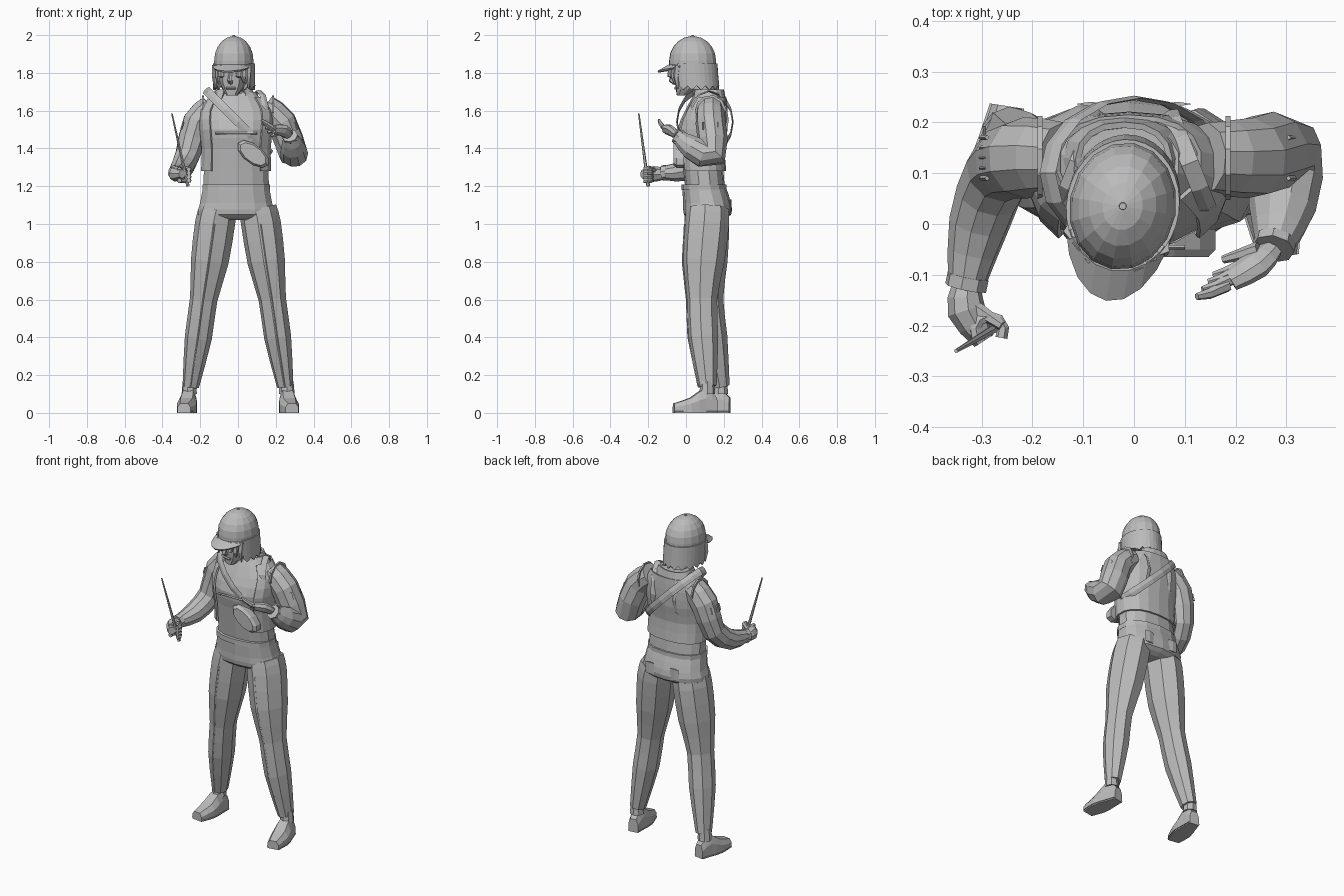
import bpy, bmesh
from math import sin, cos, radians, copysign
from mathutils import Vector, Matrix

if "Cube" in bpy.data.objects:
    bpy.data.objects.remove(bpy.data.objects["Cube"])

grey = (.5, .5, .5, 1)
clay = bpy.data.materials.new("plain grey")
clay.use_nodes = True
clay.diffuse_color = grey
clay.node_tree.nodes["Principled BSDF"].inputs["Base Color"].default_value = grey
X_AXIS, Y_AXIS, Z_AXIS = Matrix.Identity(3)


def loft(name, rings, closed=True, caps=True, thick=0):
    """Skin a list of equal point rings into one object."""
    mesh_data = bmesh.new()
    rows = [[mesh_data.verts.new(point) for point in ring] for ring in rings]
    count = len(rows[0])
    for low, high in zip(rows, rows[1:]):
        for i in range(count if closed else count - 1):
            j = (i + 1) % count
            mesh_data.faces.new((low[i], low[j], high[j], high[i]))
    if closed and caps:
        mesh_data.faces.new(reversed(rows[0]))
        mesh_data.faces.new(rows[-1])
    bmesh.ops.recalc_face_normals(mesh_data, faces=mesh_data.faces)
    mesh = bpy.data.meshes.new(name)
    mesh_data.to_mesh(mesh)
    mesh_data.free()
    mesh.materials.append(clay)
    part = bpy.data.objects.new(name, mesh)
    bpy.context.collection.objects.link(part)
    if thick:
        shell = part.modifiers.new("thickness", "SOLIDIFY")
        shell.thickness, shell.offset = thick, 0
    return part


def oval(centre, width, depth, sides=8, u=X_AXIS, v=Y_AXIS, gap=0, boxy=1):
    """Superellipse points in the u, v plane, with an optional gap at the -v side."""
    points = []
    for i in range(sides + (gap > 0)):
        angle = radians(gap / 2 - 90 + (360 - gap) * i / sides)
        across, along = (copysign(abs(f) ** boxy, f) for f in (cos(angle), sin(angle)))
        points.append(Vector(centre) + u * width * across + v * depth * along)
    return points


def spline(keys, steps):
    """Points of a smooth curve through keys of any dimension."""
    keys = [Vector(key) for key in keys]
    padded = [2 * keys[0] - keys[1], *keys, 2 * keys[-1] - keys[-2]]
    points = []
    for a, b, c, d in zip(padded, padded[1:], padded[2:], padded[3:]):
        for i in range(steps):
            t = i / steps
            handle_a, handle_b = b + (c - a) / 6, c - (d - b) / 6
            middle = handle_a.lerp(handle_b, t)
            left, right = b.lerp(handle_a, t).lerp(middle, t), middle.lerp(handle_b.lerp(c, t), t)
            points.append(left.lerp(right, t))
    return points + [keys[-1]]


def stack(name, keys, x=0, sides=14, grow=0, gap=0, thick=0, steps=2):
    """Horizontal ovals from (height, depth position, half width, half depth) keys."""
    rings = [oval((x, y, z), width + grow, depth + grow, sides, gap=gap, boxy=.85)
             for z, y, width, depth in spline(keys, steps)]
    return loft(name, rings, closed=not gap, thick=thick)


def limb(name, keys, sides=8, flat=1, steps=2):
    """Tube through (x, y, z, radius) keys, with the frame carried along the path."""
    samples = spline(keys, steps)
    points = [sample.to_3d() for sample in samples]
    side, rings = None, []
    for i, sample in enumerate(samples):
        ahead = (points[min(i + 1, len(points) - 1)] - points[max(i - 1, 0)]).normalized()
        if side is None:
            side = ahead.cross(Vector((.1, 1, .1)))
        side = (side - ahead * side.dot(ahead)).normalized()
        radius = sample[3]
        rings.append(oval(points[i], radius, radius * flat, sides, side, side.cross(ahead)))
    return loft(name, rings)


def band(name, points, centre, width, loop=False, thick=.009):
    """Flat strap through points, facing away from centre."""
    points = [Vector(point) for point in points]
    last, rings = len(points) - 1, []
    for i, point in enumerate(points):
        before = points[i - 1 if loop else max(i - 1, 0)]
        after = points[(i + 1) % len(points) if loop else min(i + 1, last)]
        ahead = (after - before).normalized()
        across = ahead.cross(point - Vector(centre)).normalized()
        rings.append(oval(point, width / 2, thick / 2, 4, across, across.cross(ahead), boxy=.2))
    return loft(name, rings + rings[:1] if loop else rings, caps=not loop)


# Shirt, open jacket, collar and neck
chest = [(1.4, .08, .17, .11), (1.5, .08, .18, .125), (1.6, .1, .18, .105)]
shoulders = (1.7, .12, .1, .07)
stack("shirt", [(1.2, .1, .178, .105), *chest, shoulders], x=-.01)
jacket = [(1.28, .09, .172, .108), *chest, (1.67, .12, .13, .08)]
stack("jacket", jacket, x=-.01, grow=.01, gap=84, thick=.01)
stack("collar", [(1.66, .12, .115, .085), (1.71, .12, .09, .075)], x=-.02, gap=60, thick=.012, steps=1)
stack("neck", [(1.66, .1, .055, .055), (1.8, .06, .05, .055)], x=-.02, sides=8)

# Trouser seat and waistband
waist = (1.2, .095, .178, .115)
stack("hips", [waist, (1.11, .112, .195, .127), (1.05, .114, .205, .125), (1.02, .11, .13, .08)], x=-.01)
stack("waistband", [(z, *waist[1:]) for z in (1.18, 1.21)], x=-.01, grow=.005, steps=1)

# Seam across the chest, and the pouch on the left of the belly
band("chest_seam", [(x, -.046, 1.48) for x in (-.12, 0, .1)], (0, 1, 1.5), width=.012)
pouch_slope = X_AXIS - Z_AXIS * .5
loft("hip_pouch", [oval((.08, y, 1.37), size, size * .7, 10, u=pouch_slope, v=Z_AXIS)
                   for y, size in ((-.065, .07), (-.05, .085), (-.01, .085))])

# Cross strap: a tilted loop from right shoulder to left hip
heart = Vector((0, .1, 1.54))
strap_path = oval(heart, .17, .148, 16, u=X_AXIS - Z_AXIS)
band("cross_strap", strap_path, heart, width=.045, loop=True)

shoe_keys = [(0, .03, .08), (.06, .04, .13), (.14, .052, .08), (.23, .035, .05)]
for side, s in (("right", -1), ("left", 1)):
    # Trouser leg: the right one leans back, the left one forward
    leg = [(s * x, y - s * .04 * (1 - z), z, radius) for x, y, z, radius in (
        (.105, .11, 1.08, .1), (.122, .11, 1, .106), (.15, .1, .8, .1), (.182, .1, .6, .073),
        (.21, .115, .4, .072), (.25, .148, .14, .044))]
    limb(side + "_trouser_leg", leg, flat=1.12)
    front = [(x, y - radius * 1.1, z) for x, y, z, radius in leg[1:]]
    band(side + "_front_seam", front, (s * .2, 1, .5), width=.008)
    pocket = [(s * .085, .236, z) for z in (1.13, 1.06)]
    band(side + "_back_pocket", pocket, (s * .085, 0, 1.1), width=.06)

    # Shoe, sole and ankle, with the toes turned out
    sections = spline(shoe_keys, 2)
    shoe = loft(side + "_shoe", [[(-w, -d, 0), (w, -d, 0), (w, -d, h * .6), (w * .6, -d, h),
                                  (-w * .6, -d, h), (-w, -d, h * .6)] for d, w, h in sections])
    sole = loft(side + "_sole", [oval((0, -d, .008), w + .004, .008, 4, v=Z_AXIS, boxy=.2)
                                 for d, w, h in sections])
    ankle = limb(side + "_ankle", [(0, -.05, .1, .042), (0, -.05, .17, .036)])
    for part in (shoe, sole, ankle):
        part.location = s * .25, .197 - s * .035, 0
        part.rotation_euler.z = radians(s * 9)

    # Sleeve and cuff: right forearm forward, left forearm raised
    if s < 0:
        reach = .215
        lower = [(-.265, .105, 1.37, .068), (-.305, 0, 1.285, .06), (-.33, -.12, 1.27, .037)]
    else:
        reach = .23
        lower = [(.295, .14, 1.365, .077), (.292, .03, 1.405, .066), (.275, -.045, 1.465, .036)]
    upper = [(s * .14, .13, 1.62, .07), (s * reach, .13, 1.54, .08)]
    limb(side + "_sleeve", upper + lower, sides=10)
    elbow, wrist = Vector(lower[1]), Vector(lower[-1])
    cuff = [wrist.lerp(elbow, t) for t in (.15, -.05)]
    limb(side + "_cuff", [(*end.to_3d(), .042) for end in cuff], steps=1)

    # Armhole seam and a row of stitches on the sleeve
    limb(side + "_armhole_band", [(s * x, .13, 1.6, .083) for x in (.18, .19)], sides=10, steps=1)
    for i in range(5):
        x, y = s * (reach + .074), .09 + i * .02
        limb(side + "_sleeve_stitch", [(x, y, 1.54, .005), (x + s * .012, y, 1.5, .005)], sides=4)

    # Lapel strap over the shoulder
    middle = Vector((s * .11, .12, 1.55))
    hoop = oval(middle, .155, .1, 12, u=Z_AXIS, v=Y_AXIS - X_AXIS * s * .4)
    band(side + "_shoulder_strap", hoop, middle, width=.035, loop=True)

# Right fist, curled round a thin baton
limb("right_palm", [(*wrist_xy, 1.265, radius) for *wrist_xy, radius in (
    (-.33, -.12, .028), (-.33, -.17, .038), (-.295, -.23, .022))], flat=1.1)
grip = Vector((-.285, -.21, 1.26))
for i in range(4):
    knuckles = oval(grip + Z_AXIS * (.03 - i * .02), .028, .028, 6, gap=120)
    limb("right_finger", [(*joint, .012) for joint in knuckles], sides=6, steps=1)
limb("right_thumb", [(-.32, -.16, 1.28, .016), (-.26, -.2, 1.3, .01)], sides=6)
limb("baton", [(-.265, -.2, 1.2, .01), (-.35, -.25, 1.585, .004)], sides=6)

# Left open hand with spread fingers
limb("left_palm", [(.27, -.05, 1.47, .026), (.24, -.08, 1.495, .036), (.19, -.11, 1.5, .028)], flat=.7)
for i in range(4):
    spread = i - 1.5
    knuckle = Vector((.2, -.1, 1.5)) + Vector((-.011, -.014, .008)) * spread
    joint = knuckle + Vector((-.035, -.016, .014 + .006 * spread))
    tip = joint + Vector((-.025, -.006, .004 + .008 * spread))
    limb("left_finger", [(*knuckle, .013), (*joint, .011), (*tip, .007)], sides=6, steps=1)
limb("left_thumb", [(.245, -.05, 1.49, .016), (.175, -.07, 1.465, .008)], sides=6)

# Head: face, nose and mouth
head = [
    stack("face", [(1.68, -.06, .03, .025), (1.75, -.015, .07, .08), (1.87, 0, .09, .11)], sides=10),
    limb("nose", [(0, -.095, 1.8, .008), (0, -.115, 1.76, .014), (0, -.085, 1.745, .01)], sides=5),
    limb("mouth", [(x, -.09, 1.72, .007) for x in (-.025, .025)], sides=5),
]

# Domed cap with a button and a curved peak
cap_size = Vector((.105, .126))
dome = [oval((0, 0, 1.83), *cap_size, 16)]
for i in range(6):
    lift = radians(i * 17)
    dome.append(oval((0, 0, 1.865 + .13 * sin(lift)), *cap_size * cos(lift), 16))
head.append(loft("cap", dome))
head.append(limb("cap_button", [(0, 0, 1.985, .009), (0, 0, 2, .007)]))
inner = oval((0, 0, 1.84), *cap_size, 10, v=-Y_AXIS, gap=180)
outer = [point + Vector((0, point.y * .48, point.y * .27)) for point in inner]
head.append(loft("cap_peak", [inner, outer], closed=False, thick=.01))

# Hair below the cap ends in pointed locks, with loose locks by the face
hair = [oval((0, y, z), *cap_size, 22, gap=120) for z, y in ((1.85, 0), (1.78, .005), (1.71, .01))]
for point in hair[-1][::2]:
    point.z += .022
head.append(loft("hair", hair, closed=False, thick=.012))
for s in (-1, 1):
    for i in range(3):
        x, y = s * (.09 - i * .022), -.065 - i * .02
        lock = [(x, y, 1.84, .017), (x, y - .008, 1.78, .015), (x, y, 1.715 + i * .03, .004)]
        head.append(limb("front_lock", lock, sides=5, steps=1))

# The head looks slightly to the right
pose = Matrix.Translation((-.022, .035, 0)) @ Matrix.Rotation(radians(-10), 4, "Z")
for part in head:
    part.matrix_world = pose
